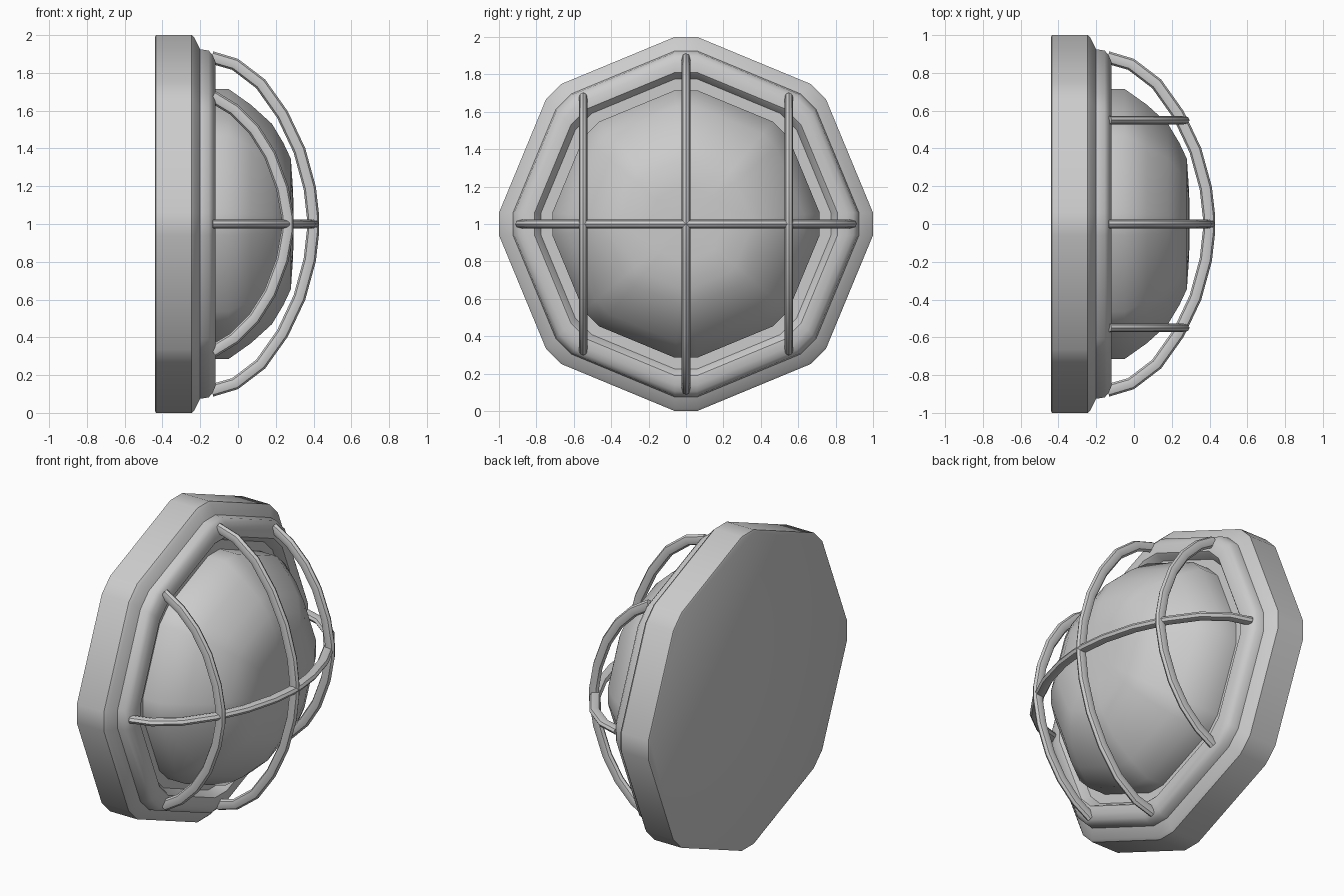
import bpy, bmesh, math
from mathutils import Vector

if "Cube" in bpy.data.objects:
    bpy.data.objects.remove(bpy.data.objects["Cube"], do_unlink=True)

grey = bpy.data.materials.new("light grey")
grey.use_nodes = True
grey.diffuse_color = (0.6, 0.6, 0.6, 1)
grey.node_tree.nodes["Principled BSDF"].inputs["Base Color"].default_value = (0.6, 0.6, 0.6, 1)

CENTRE = Vector((0, 0, 1))


def skin(name, rings, angle):
    """Join closed rings of points with quads and cap both ends."""
    bm = bmesh.new()
    loops = [[bm.verts.new(p) for p in ring] for ring in rings]
    n = len(loops[0])
    for a, b in zip(loops, loops[1:]):
        for i in range(n):
            j = (i + 1) % n
            bm.faces.new((a[i], a[j], b[j], b[i]))
    bm.faces.new(loops[0])
    bm.faces.new(loops[-1])
    bmesh.ops.recalc_face_normals(bm, faces=bm.faces)
    mesh = bpy.data.meshes.new(name)
    bm.to_mesh(mesh)
    bm.free()
    mesh.materials.append(grey)
    obj = bpy.data.objects.new(name, mesh)
    bpy.context.collection.objects.link(obj)
    bpy.ops.object.select_all(action='DESELECT')
    obj.select_set(True)
    bpy.context.view_layer.objects.active = obj
    bpy.ops.object.shade_smooth_by_angle(angle=math.radians(angle))
    return obj


def octagon(x, r, w):
    """Octagon across the x axis with its corners cut to a half width w."""
    ring = []
    for k in range(8):
        c, s = math.cos(k * math.pi / 4), math.sin(k * math.pi / 4)
        for t in (-w, w):
            ring.append(CENTRE + Vector((x, r * c - t * s, r * s + t * c)))
    return ring


def bar(name, half_path, across, offset=0.0):
    """Oval rod swept along an arch in the plane of x and the across axis."""
    path = [Vector(p) for p in half_path]
    path += [Vector((x, -u)) for x, u in reversed(half_path)]
    side = Vector((1, 0, 0)).cross(across)
    rings = []
    for i, p in enumerate(path):
        d = (path[min(i + 1, len(path) - 1)] - path[max(i - 1, 0)]).normalized()
        normal = Vector((-d.y, 0, 0)) + across * d.x
        mid = CENTRE + Vector((p.x, 0, 0)) + across * p.y + side * offset
        rings.append([mid + normal * 0.033 * math.cos(a) + side * 0.023 * math.sin(a)
                      for a in (k * math.pi / 4 for k in range(8))])
    return skin(name, rings, 40)


# Backplate with stepped rim and recessed lens seat
body = [(-0.44, 0.99), (-0.435, 1.0), (-0.245, 1.0), (-0.23, 0.985), (-0.2, 0.925),
        (-0.155, 0.918), (-0.135, 0.895), (-0.12, 0.86), (-0.12, 0.81),
        (-0.13, 0.8), (-0.17, 0.775), (-0.17, 0.7)]
skin("housing", [octagon(x, r, 0.06) for x, r in body], 40)

# Domed lens
dome = [(-0.18, 0.715), (-0.05, 0.715), (0.07, 0.63), (0.18, 0.53), (0.24, 0.43),
        (0.28, 0.345), (0.29, 0.2), (0.295, 0.08)]
skin("lens", [octagon(x, r, 0.083 * r) for x, r in dome], 50)

# Protective cage
large = [(-0.14, 0.882), (-0.015, 0.845), (0.12, 0.742), (0.235, 0.58),
         (0.325, 0.39), (0.38, 0.19), (0.397, 0.04)]
small = [(-0.135, 0.675), (-0.02, 0.605), (0.085, 0.5), (0.17, 0.365),
         (0.235, 0.19), (0.262, 0.04)]
up, sideways = Vector((0, 0, 1)), Vector((0, 1, 0))
bar("centre_upright_bar", large, up)
bar("cross_bar", large, sideways)
for label, y in (("front", -0.55), ("back", 0.55)):
    bar(label + "_upright_bar", small, up, -y)
